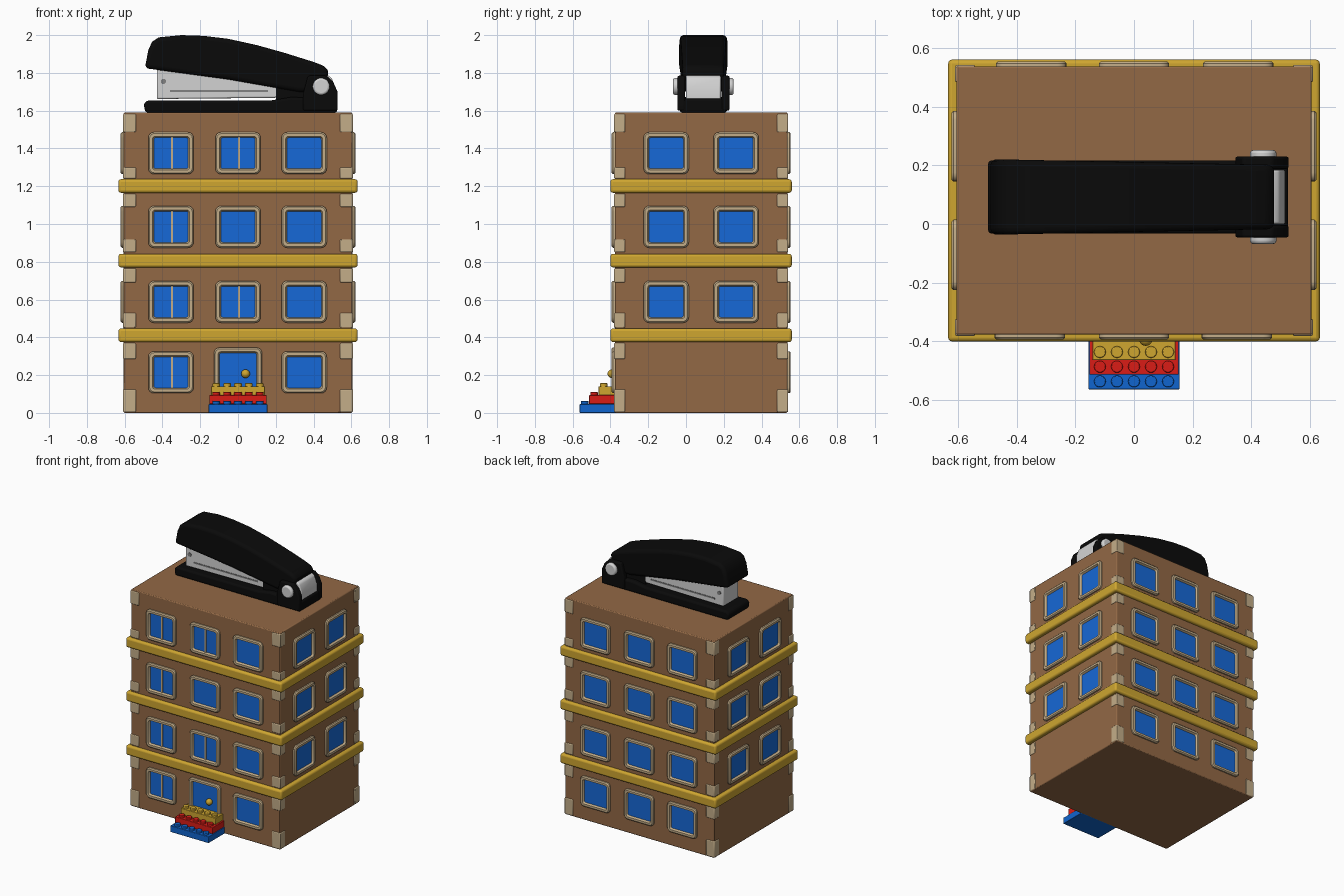
import bpy, bmesh
from math import pi, cos, sin, radians
from mathutils import Matrix, Vector

if "Cube" in bpy.data.objects:
    bpy.data.objects.remove(bpy.data.objects["Cube"])


def material(name, r, g, b, rough=0.6):
    m = bpy.data.materials.new(name)
    m.use_nodes = True
    m.diffuse_color = (r, g, b, 1)
    node = m.node_tree.nodes["Principled BSDF"]
    node.inputs["Base Color"].default_value = (r, g, b, 1)
    node.inputs["Roughness"].default_value = rough
    return m


BROWN = material("cardboard brown", 0.29, 0.14, 0.06)
GOLD = material("gold yellow", 0.62, 0.38, 0.03)
CREAM = material("cream tape", 0.55, 0.42, 0.25)
BLUE = material("window blue", 0.008, 0.14, 0.68)
BRICK_BLUE = material("brick blue", 0.005, 0.13, 0.62)
RED = material("brick red", 0.70, 0.012, 0.008)
BLACK = material("black plastic", 0.003, 0.003, 0.003)
SILVER = material("silver metal", 0.65, 0.65, 0.65)
GREY = material("slot grey", 0.22, 0.22, 0.22)


def finish(name, bm, mats, bevel=0.0, segments=2):
    """Turn a bmesh into a smooth-shaded object with optional rounded edges."""
    bmesh.ops.recalc_face_normals(bm, faces=bm.faces[:])
    mesh = bpy.data.meshes.new(name)
    bm.to_mesh(mesh)
    bm.free()
    for m in mats:
        mesh.materials.append(m)
    ob = bpy.data.objects.new(name, mesh)
    bpy.context.collection.objects.link(ob)
    if bevel:
        mod = ob.modifiers.new("Round", 'BEVEL')
        mod.width = bevel
        mod.segments = segments
        mod.limit_method = 'ANGLE'
        mod.angle_limit = radians(35)
    bpy.ops.object.select_all(action='DESELECT')
    bpy.context.view_layer.objects.active = ob
    ob.select_set(True)
    bpy.ops.object.shade_smooth_by_angle(angle=radians(40))
    return ob


def add_box(bm, x, y, z):
    size = [b - a for a, b in (x, y, z)]
    mid = [(a + b) / 2 for a, b in (x, y, z)]
    bmesh.ops.create_cube(bm, size=1, matrix=Matrix.Translation(mid) @ Matrix.Diagonal((*size, 1)))


def box(name, x, y, z, mat, bevel=0.0, segments=2):
    bm = bmesh.new()
    add_box(bm, x, y, z)
    return finish(name, bm, [mat], bevel, segments)


def side_profile(name, pts, y_mid, half, mat, bevel, segments=3):
    """Extrude an x-z outline across y; half(x) gives the half width."""
    bm = bmesh.new()
    rows = [[bm.verts.new((x, y_mid + s * half(x), z)) for x, z in pts] for s in (-1, 1)]
    bm.faces.new(rows[0])
    bm.faces.new(rows[1][::-1])
    for i in range(len(pts)):
        j = (i + 1) % len(pts)
        bm.faces.new((rows[0][i], rows[0][j], rows[1][j], rows[1][i]))
    return finish(name, bm, [mat], bevel, segments)


def cylinder(name, loc, radius, depth, mat, bevel=0.0):
    """Cylinder lying along y."""
    bm = bmesh.new()
    bmesh.ops.create_cone(bm, cap_ends=True, segments=28, radius1=radius, radius2=radius, depth=depth,
                          matrix=Matrix.Translation(loc) @ Matrix.Rotation(pi / 2, 4, 'X'))
    return finish(name, bm, [mat], bevel, 3)


# Building body
MID_Y, HALF_X, HALF_Y, TOP = 0.08, 0.605, 0.457, 1.59
box("building_body", (-HALF_X, HALF_X), (MID_Y - HALF_Y, MID_Y + HALF_Y), (0, TOP), BROWN, 0.006)

# Floor bands wrapping all four sides
for i, z in enumerate((0.375, 0.77, 1.165)):
    box(f"floor_band_{i + 1}", (-0.633, 0.633), (-0.4, 0.56), (z, z + 0.072), GOLD, 0.014, 3)

# Tape patches on the corners
bm = bmesh.new()
patches = [(0.004, 0.125), (0.285, 0.37), (0.45, 0.53), (0.69, 0.765),
           (0.85, 0.92), (1.09, 1.16), (1.24, 1.30), (1.485, 1.583)]
for sx in (-1, 1):
    for sy in (-1, 1):
        for z in patches:
            xs = sorted((sx * (HALF_X - 0.065), sx * (HALF_X + 0.004)))
            ys = sorted((MID_Y + sy * (HALF_Y - 0.055), MID_Y + sy * (HALF_Y + 0.004)))
            add_box(bm, xs, ys, z)
finish("corner_tape", bm, [CREAM], 0.006)


# Windows: rounded frame rings closed by a blue pane
def rounded_loop(w, h, r, n=4):
    loop = []
    for k, (sx, sy) in enumerate(((1, 1), (-1, 1), (-1, -1), (1, -1))):
        for i in range(n + 1):
            a = (k + i / n) * pi / 2
            loop.append((sx * (w / 2 - r) + r * cos(a), sy * (h / 2 - r) + r * sin(a)))
    return loop


def window(name, side, u, z, w, h, bar=False):
    dist = HALF_X if side % 2 else HALF_Y
    place = (Matrix.Translation((0, MID_Y, 0)) @ Matrix.Rotation(side * pi / 2, 4, 'Z')
             @ Matrix.Rotation(pi / 2, 4, 'X') @ Matrix.Translation((u, z, dist)))
    bm = bmesh.new()
    rings = []
    for inset, lift in ((0, -0.002), (0, 0.010), (0.007, 0.017), (0.022, 0.017), (0.029, 0.003)):
        pts = rounded_loop(w - 2 * inset, h - 2 * inset, 0.030 - inset * 0.7)
        rings.append([bm.verts.new(place @ Vector((x, y, lift))) for x, y in pts])
    for a, b in zip(rings, rings[1:]):
        for i in range(len(a)):
            j = (i + 1) % len(a)
            bm.faces.new((a[i], a[j], b[j], b[i]))
    bm.faces.new(rings[-1]).material_index = 1
    if bar:
        bmesh.ops.create_cube(bm, size=1, matrix=place @ Matrix.Translation((0.005, 0, 0.005))
                              @ Matrix.Diagonal((0.012, h - 0.05, 0.006, 1)))
    finish(name, bm, [CREAM, BLUE])


ROWS = (0.215, 0.588, 0.985, 1.375)
for side, label in enumerate(("front", "left", "back", "right")):
    columns = (-0.185, 0.185) if side % 2 else (-0.355, 0, 0.35)
    for r, z in enumerate(ROWS):
        for c, u in enumerate(columns):
            if r == 0 and (side % 2 or (side == 0 and c == 1)):
                continue
            bar = side == 0 and (c == 0 or (c == 1 and r in (1, 3)))
            window(f"{label}_window_{r + 1}_{c + 1}", side, u, z, 0.24, 0.222, bar)

# Door with round knob
window("front_door", 0, 0, 0.175, 0.255, 0.342)
bm = bmesh.new()
bmesh.ops.create_uvsphere(bm, u_segments=20, v_segments=12, radius=0.023,
                          matrix=Matrix.Translation((0.04, -0.392, 0.207)))
finish("door_knob", bm, [GOLD])

# Studded brick steps
steps = (("blue", BRICK_BLUE, 0.155, -0.563, 0), ("red", RED, 0.152, -0.513, 0.047),
         ("yellow", GOLD, 0.142, -0.463, 0.094))
for label, mat, half, y, z in steps:
    box(f"{label}_step", (-half, half), (y, -0.37), (z, z + 0.047), mat, 0.003)
    bm = bmesh.new()
    for i in range(-2, 3):
        bmesh.ops.create_cone(bm, cap_ends=True, segments=20, radius1=0.02, radius2=0.02, depth=0.02,
                              matrix=Matrix.Translation((i * 0.058, y + 0.027, z + 0.053)))
    finish(f"{label}_step_studs", bm, [mat], 0.003)

# Stapler base and closing block under the arm
SY = 0.092
side_profile("stapler_base", [(-0.49, TOP), (0.525, TOP), (0.525, 1.665), (0.28, 1.672), (0.18, 1.655),
                              (-0.48, 1.655), (-0.5, 1.635)], SY, lambda x: 0.125, BLACK, 0.014)
side_profile("stapler_inner_block", [(0.2, 1.65), (0.46, 1.65), (0.46, 1.78), (0.2, 1.75)],
             SY, lambda x: 0.09, BLACK, 0.005)

# Stapler handle, narrowing toward the hinge
handle = [(-0.493, 1.825), (-0.475, 1.92), (-0.455, 1.965), (-0.42, 1.988), (-0.3, 2.0), (-0.18, 1.996),
          (-0.05, 1.98), (0.1, 1.947), (0.25, 1.905), (0.4, 1.858), (0.465, 1.833), (0.477, 1.81),
          (0.475, 1.77), (0.42, 1.70), (0.32, 1.70), (-0.05, 1.765), (-0.42, 1.815)]
side_profile("stapler_handle", handle, SY, lambda x: 0.119 - 0.02 * x, BLACK, 0.022, 4)

# Staple magazine with side slots and rivets
side_profile("staple_magazine", [(-0.43, 1.662), (0.2, 1.668), (0.23, 1.69), (0.2, 1.74), (-0.43, 1.83)],
             SY, lambda x: 0.088, SILVER, 0.008)
for s, label in ((-1, "front"), (1, "back")):
    y = SY + s * 0.088
    box(f"magazine_slot_{label}", (-0.36, 0.16), (y - 0.003, y + 0.003), (1.699, 1.709), GREY)
    cylinder(f"magazine_rivet_{label}", (-0.395, y, 1.755), 0.014, 0.008, GREY)

    # Hinge cheeks and silver pivot caps
    cheek = [(0.345, 1.6), (0.345, 1.69), (0.37, 1.785), (0.47, 1.785), (0.505, 1.75), (0.527, 1.70), (0.527, 1.6)]
    side_profile(f"hinge_cheek_{label}", cheek, SY + s * 0.117, lambda x: 0.021, BLACK, 0.009)
    cylinder(f"hinge_cap_{label}", (0.44, SY + s * 0.143, 1.728), 0.045, 0.034, SILVER, 0.011)

# Silver spring plate at the hinge end
side_profile("hinge_plate", [(0.44, 1.655), (0.515, 1.655), (0.515, 1.72), (0.495, 1.775), (0.47, 1.79),
                             (0.44, 1.79)], SY, lambda x: 0.092, SILVER, 0.008)
